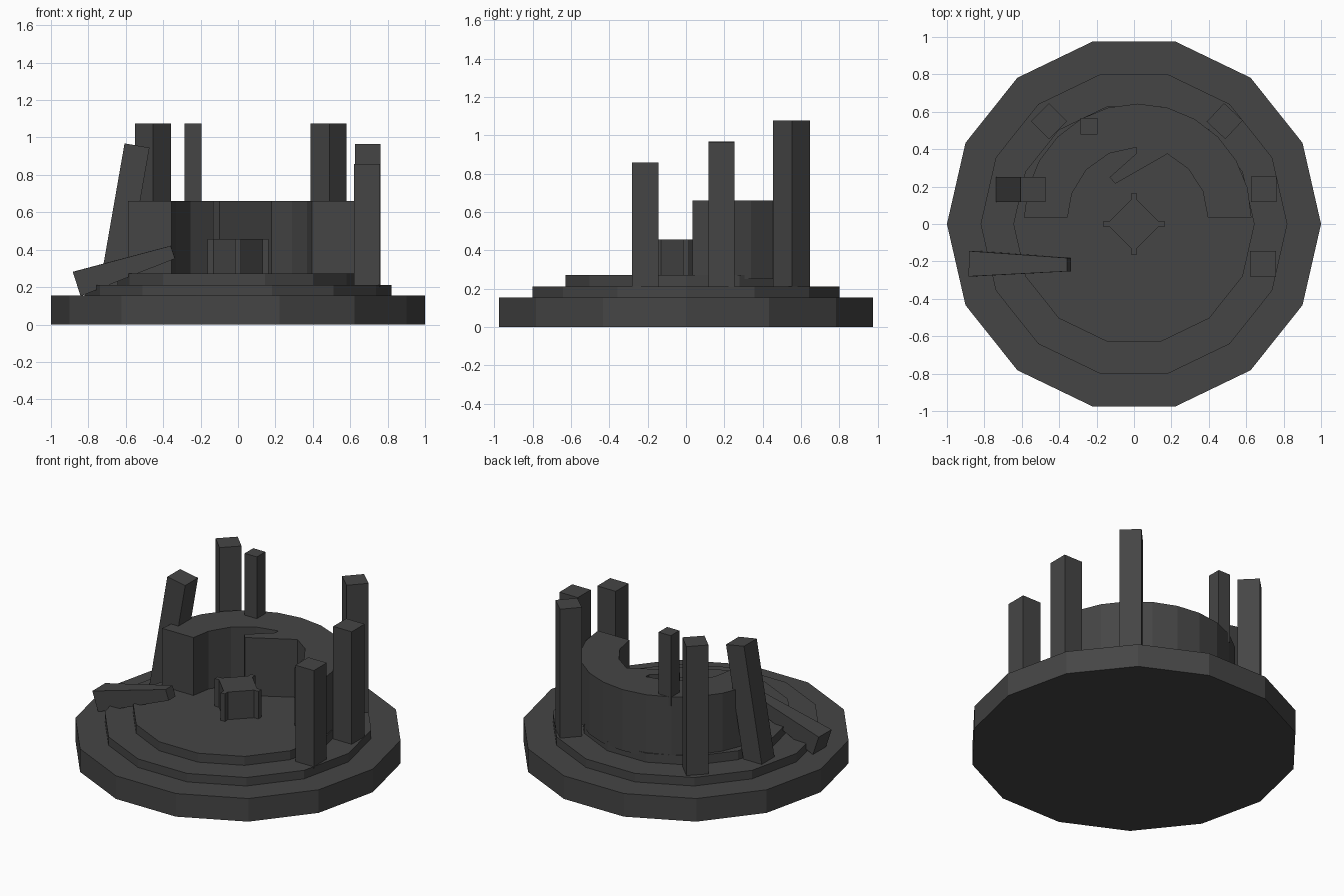
import bpy, bmesh
from math import cos, sin, pi, radians
from mathutils import Vector, Matrix

if "Cube" in bpy.data.objects:
    bpy.data.objects.remove(bpy.data.objects["Cube"])

stone = bpy.data.materials.new("dark grey stone")
stone.use_nodes = True
grey = (0.06, 0.06, 0.06, 1)
stone.diffuse_color = grey
stone.node_tree.nodes["Principled BSDF"].inputs["Base Color"].default_value = grey


def finish(name, bm):
    bmesh.ops.recalc_face_normals(bm, faces=bm.faces)
    mesh = bpy.data.meshes.new(name)
    bm.to_mesh(mesh)
    bm.free()
    mesh.materials.append(stone)
    obj = bpy.data.objects.new(name, mesh)
    bpy.context.collection.objects.link(obj)
    return obj


def prism(name, outline, z0, z1):
    """Extrude a flat outline straight up."""
    bm = bmesh.new()
    face = bm.faces.new([bm.verts.new((x, y, z0)) for x, y in outline])
    top = bmesh.ops.extrude_face_region(bm, geom=[face], use_keep_orig=True)
    moved = [v for v in top["geom"] if isinstance(v, bmesh.types.BMVert)]
    bmesh.ops.translate(bm, verts=moved, vec=(0, 0, z1 - z0))
    return finish(name, bm)


def arc(radius, degrees, cx=0, cy=0):
    return [(cx + radius * cos(radians(a)), cy + radius * sin(radians(a))) for a in degrees]


def beam(name, start, end, w0, w1, turn=0):
    """Square beam between two points, tapering from width w0 to w1."""
    start, end = Vector(start), Vector(end)
    axis = end - start
    bm = bmesh.new()
    bmesh.ops.create_cube(bm, size=1)
    for v in bm.verts:
        w = w1 if v.co.z > 0 else w0
        v.co = Vector((v.co.x * w, v.co.y * w, v.co.z * axis.length))
    aim = Vector((0, 0, 1)).rotation_difference(axis).to_matrix().to_4x4()
    spin = Matrix.Rotation(radians(turn), 4, "Z")
    bm.transform(Matrix.Translation((start + end) / 2) @ aim @ spin)
    return finish(name, bm)


# Stepped fourteen-sided platform
ring = [i * 360 / 14 for i in range(14)]
prism("platform_base", arc(1.0, ring), 0, 0.155)
prism("platform_step", arc(0.82, ring), 0.14, 0.212)
prism("platform_floor", arc(0.645, ring), 0.2, 0.272)

# Horseshoe wall with a slanted panel jutting inwards
outer = arc(0.608, range(0, 181, 15), 0.02, 0.035)
inner_left = arc(0.375, (180, 160, 137, 114, 91), 0.02, 0.035)
panel = [(0.01, 0.375), (-0.13, 0.25), (-0.10, 0.215)]
inner_right = arc(0.375, (65, 44, 22, 0), 0.02, 0.035)
prism("curved_wall", outer + inner_left + panel + inner_right, 0.25, 0.66)

# Central pedestal: a diamond with a small tab on each corner
quarter = [(0.13, -0.016), (0.162, -0.016), (0.162, 0.016), (0.13, 0.016)]
tabs = []
for k in range(4):
    c, s = round(cos(k * pi / 2)), round(sin(k * pi / 2))
    tabs += [(x * c - y * s, x * s + y * c) for x, y in quarter]
prism("pedestal", tabs, 0.26, 0.457)

# Standing pillars: name, x, y, bottom, top, width, turn
pillars = [
    ("front_left_pillar", 0.69, -0.212, 0.2, 0.857, 0.137, 0),
    ("middle_left_pillar", 0.693, 0.185, 0.2, 0.966, 0.137, 0),
    ("back_left_pillar", 0.485, 0.55, 0.2, 1.076, 0.136, 47),
    ("back_right_pillar", -0.455, 0.55, 0.2, 1.076, 0.136, 45),
    ("thin_pillar", -0.24, 0.523, 0.6, 1.074, 0.09, 0),
]
for name, x, y, z0, z1, width, turn in pillars:
    beam(name, (x, y, z0), (x, y, z1), width, width, turn)

# Leaning pillar and fallen, tapered pillar
beam("leaning_pillar", (-0.672, 0.185, 0.2), (-0.54, 0.185, 0.957), 0.135, 0.135)
beam("fallen_pillar", (-0.862, -0.212, 0.217), (-0.348, -0.217, 0.387), 0.136, 0.072)
